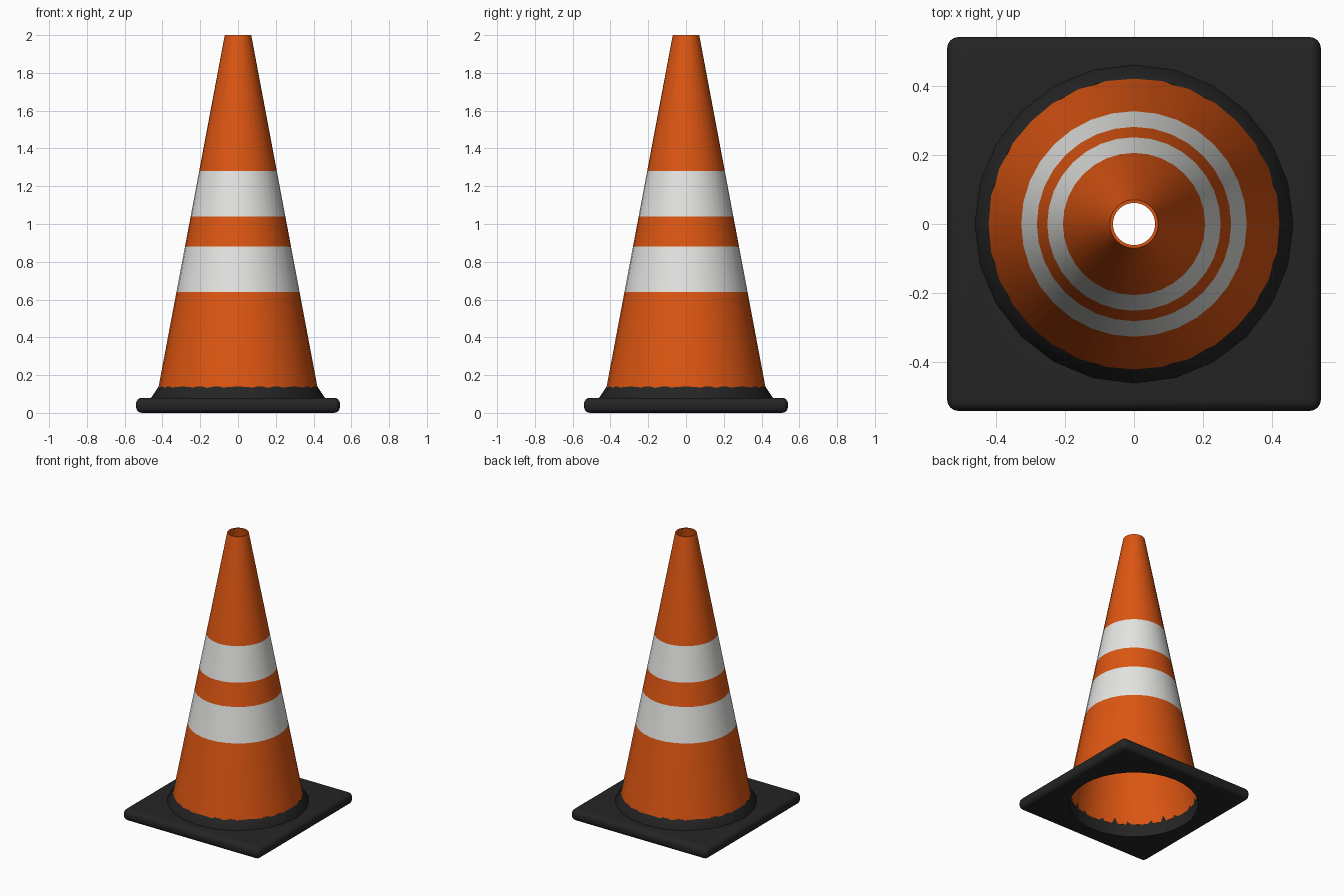
import bpy, bmesh, math

if "Cube" in bpy.data.objects:
    bpy.data.objects.remove(bpy.data.objects["Cube"])


def material(name, rgb):
    m = bpy.data.materials.new(name)
    m.diffuse_color = (*rgb, 1)
    m.use_nodes = True
    m.node_tree.nodes["Principled BSDF"].inputs["Base Color"].default_value = m.diffuse_color
    return m


ORANGE = material("orange", (0.72, 0.092, 0.006))
WHITE = material("white", (0.78, 0.78, 0.76))
BLACK = material("black", (0.018, 0.018, 0.018))


def finish(name, bm, mats):
    bmesh.ops.recalc_face_normals(bm, faces=bm.faces)
    me = bpy.data.meshes.new(name)
    bm.to_mesh(me)
    bm.free()
    for m in mats:
        me.materials.append(m)
    ob = bpy.data.objects.new(name, me)
    bpy.context.collection.objects.link(ob)
    return ob


def revolve(profile, sides):
    """Closed (radius, height) profile turned around z."""
    bm = bmesh.new()
    rings = []
    for i in range(sides):
        a = 2 * math.pi * i / sides
        rings.append([bm.verts.new((r * math.cos(a), r * math.sin(a), z)) for r, z in profile])
    n = len(profile)
    for i in range(sides):
        p, q = rings[i], rings[(i + 1) % sides]
        for j in range(n):
            k = (j + 1) % n
            bm.faces.new((p[j], q[j], q[k], p[k]))
    return bm


def smooth(ob):
    bpy.ops.object.select_all(action='DESELECT')
    ob.select_set(True)
    bpy.context.view_layer.objects.active = ob
    bpy.ops.object.shade_smooth_by_angle(angle=math.radians(35))


# hollow cone with two white bands, coloured by height on the outer wall
def cone_radius(z):
    return 0.07 + (2 - z) * 0.35 / 1.86


WALL = 0.009
heights = [0.09, 0.64, 0.88, 1.04, 1.28, 2.0]
outer = [(cone_radius(z), z) for z in heights]
inner = [(cone_radius(z) - WALL, z) for z in (2.0, 0.09)]
bm = revolve(outer + inner, 32)
for f in bm.faces:
    c = f.calc_center_median()
    is_outer = math.hypot(c.x, c.y) > cone_radius(c.z) - 0.5 * WALL
    in_band = 0.64 < c.z < 0.88 or 1.04 < c.z < 1.28
    f.material_index = 1 if is_outer and in_band else 0
cone = finish("cone", bm, [ORANGE, WHITE])
smooth(cone)

# sloped collar around the foot of the cone
collar = finish("collar", revolve([(0.46, 0.07), (0.46, 0.08), (0.42, 0.14),
                                   (0.415, 0.14), (0.425, 0.07)], 24), [BLACK])
smooth(collar)

# rounded square base plate
bm = bmesh.new()
bmesh.ops.create_cube(bm, size=1)
for v in bm.verts:
    v.co.x *= 1.08
    v.co.y *= 1.08
    v.co.z = 0.08 * (v.co.z + 0.5)
bmesh.ops.bevel(bm, geom=bm.edges[:], offset=0.032, segments=4, profile=0.5, affect='EDGES')
base = finish("base", bm, [BLACK])

# round opening through the base
bm = bmesh.new()
bmesh.ops.create_cone(bm, cap_ends=True, segments=32, radius1=0.42, radius2=0.42, depth=0.6)
cutter = finish("base_hole_cutter", bm, [BLACK])
cutter.hide_render = True
cut = base.modifiers.new("hole", 'BOOLEAN')
cut.operation = 'DIFFERENCE'
cut.solver = 'EXACT'
cut.object = cutter
bpy.ops.object.select_all(action='DESELECT')
base.select_set(True)
bpy.context.view_layer.objects.active = base
bpy.ops.object.modifier_apply(modifier="hole")
bpy.data.objects.remove(cutter)
smooth(base)
